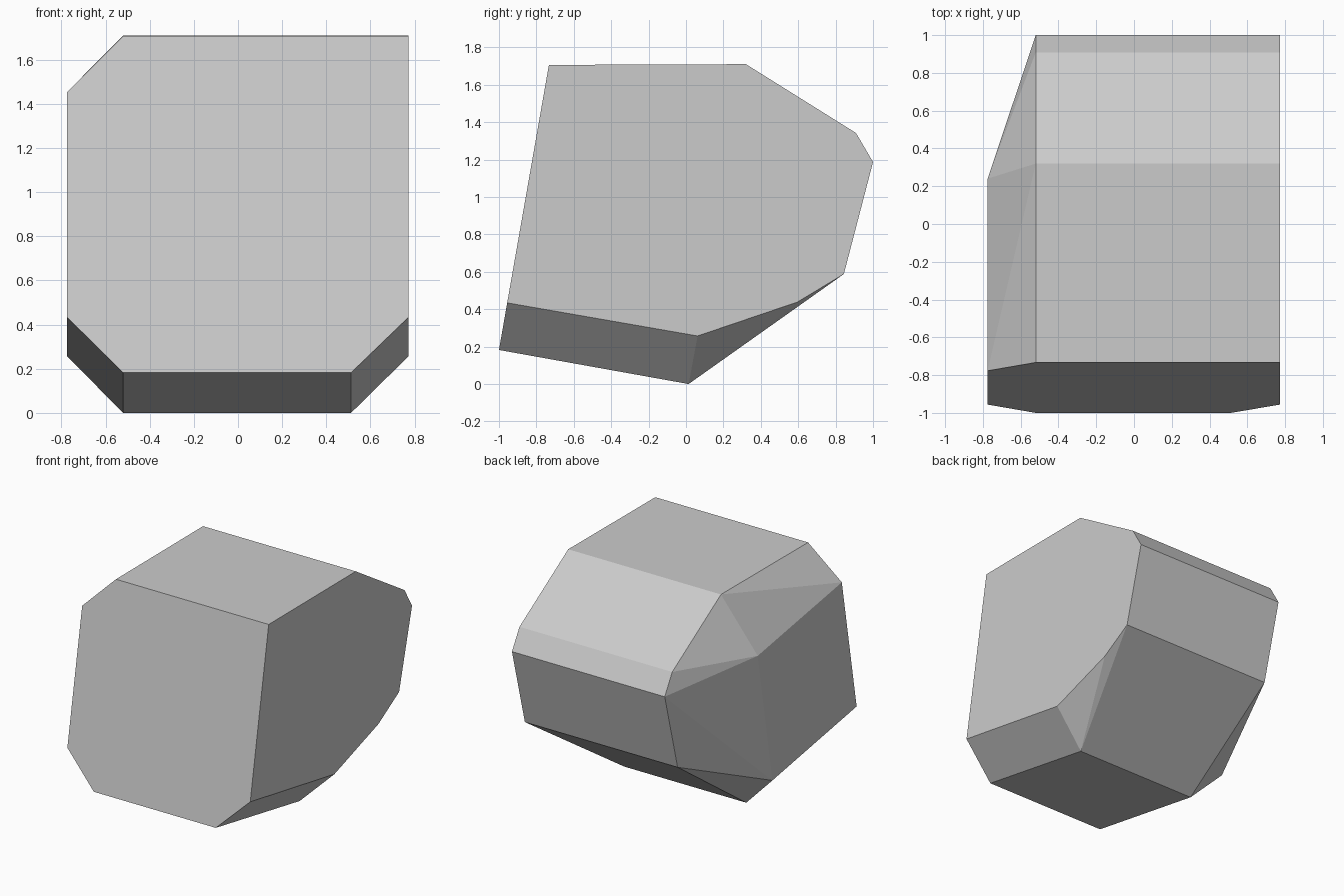
import bpy, bmesh, math

if "Cube" in bpy.data.objects:
    bpy.data.objects.remove(bpy.data.objects["Cube"])

# Side profiles (y, z)
RIGHT, LEFT = 0.773, -0.775
INNER_R, INNER_L = 0.512, -0.52
top_back = [(-0.733, 1.706), (0.32, 1.71), (0.909, 1.342), (1.0, 1.187), (0.844, 0.588)]
right_low = [(0.595, 0.438), (0.062, 0.257), (-0.956, 0.434)]
base = [(-1.0, 0.182), (0.014, 0.0)]
left_face = [(-0.777, 1.452), (0.24, 1.278), (0.062, 0.257), (-0.956, 0.434)]

# Each outline is placed at its own x position
outlines = [
    (RIGHT, top_back + right_low),   # big flat right side
    (INNER_R, base),                 # bevelled bottom, right end
    (INNER_L, top_back + base),      # ridge where the left bevel starts
    (LEFT, left_face),               # left side
]

# Faceted block: hull stretched over the outlines
bm = bmesh.new()
for x, points in outlines:
    for y, z in points:
        bm.verts.new((x, y, z))
bmesh.ops.convex_hull(bm, input=bm.verts[:])
bmesh.ops.dissolve_limit(bm, angle_limit=math.radians(0.8),
                         verts=bm.verts[:], edges=bm.edges[:])
bmesh.ops.recalc_face_normals(bm, faces=bm.faces[:])

mesh = bpy.data.meshes.new("faceted_block")
bm.to_mesh(mesh)
bm.free()
block = bpy.data.objects.new("faceted_block", mesh)
bpy.context.collection.objects.link(block)

# Plain grey stone
grey = bpy.data.materials.new("stone_grey")
grey.diffuse_color = (0.6, 0.6, 0.6, 1.0)
grey.use_nodes = True
grey.node_tree.nodes["Principled BSDF"].inputs["Base Color"].default_value = grey.diffuse_color
mesh.materials.append(grey)
